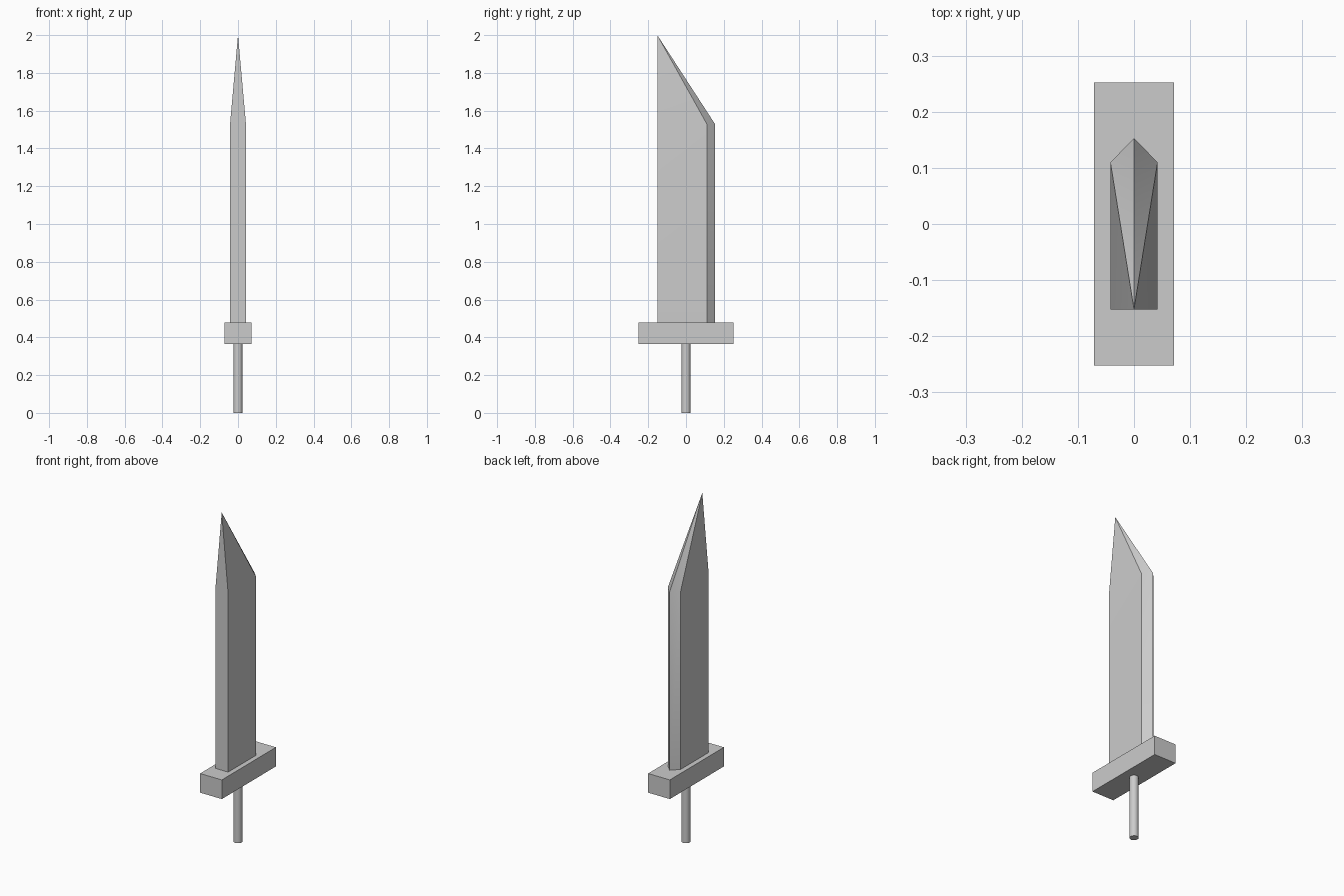
import bpy, bmesh

if "Cube" in bpy.data.objects:
    bpy.data.objects.remove(bpy.data.objects["Cube"])


def finish(name, bm, angle=0.6):
    bmesh.ops.recalc_face_normals(bm, faces=bm.faces)
    me = bpy.data.meshes.new(name)
    bm.to_mesh(me)
    bm.free()
    ob = bpy.data.objects.new(name, me)
    bpy.context.collection.objects.link(ob)
    bpy.ops.object.select_all(action='DESELECT')
    ob.select_set(True)
    bpy.context.view_layer.objects.active = ob
    bpy.ops.object.shade_smooth_by_angle(angle=angle)
    return ob


# Grip: thin round rod
GUARD_Z0, GUARD_Z1 = 0.365, 0.478
bpy.ops.mesh.primitive_cylinder_add(vertices=16, radius=0.024, depth=GUARD_Z0,
                                    location=(0, 0, GUARD_Z0 / 2))
bpy.context.object.name = "grip"
bpy.ops.object.shade_smooth_by_angle(angle=0.6)

# Crossguard: plain block
bpy.ops.mesh.primitive_cube_add(size=1, location=(0, 0, (GUARD_Z0 + GUARD_Z1) / 2))
guard = bpy.context.object
guard.name = "crossguard"
guard.scale = (0.142, 0.505, GUARD_Z1 - GUARD_Z0)

# Blade: five-sided section with a sharpened edge, extruded then drawn to a tip over the spine
SHOULDER = 1.53
half = [(0.042, -0.152), (0.042, 0.11)]
section = half + [(0, 0.153)] + [(-x, y) for x, y in reversed(half)]
bm = bmesh.new()
base = bm.faces.new([bm.verts.new((x, y, GUARD_Z1)) for x, y in section])
ext = bmesh.ops.extrude_face_region(bm, geom=[base], use_keep_orig=True)["geom"]
for v in (g for g in ext if isinstance(g, bmesh.types.BMVert)):
    v.co.z = SHOULDER
top = next(g for g in ext if isinstance(g, bmesh.types.BMFace))
tip = bmesh.ops.poke(bm, faces=[top])["verts"][0]
tip.co = (0, -0.152, 2.0)
finish("blade", bm)
